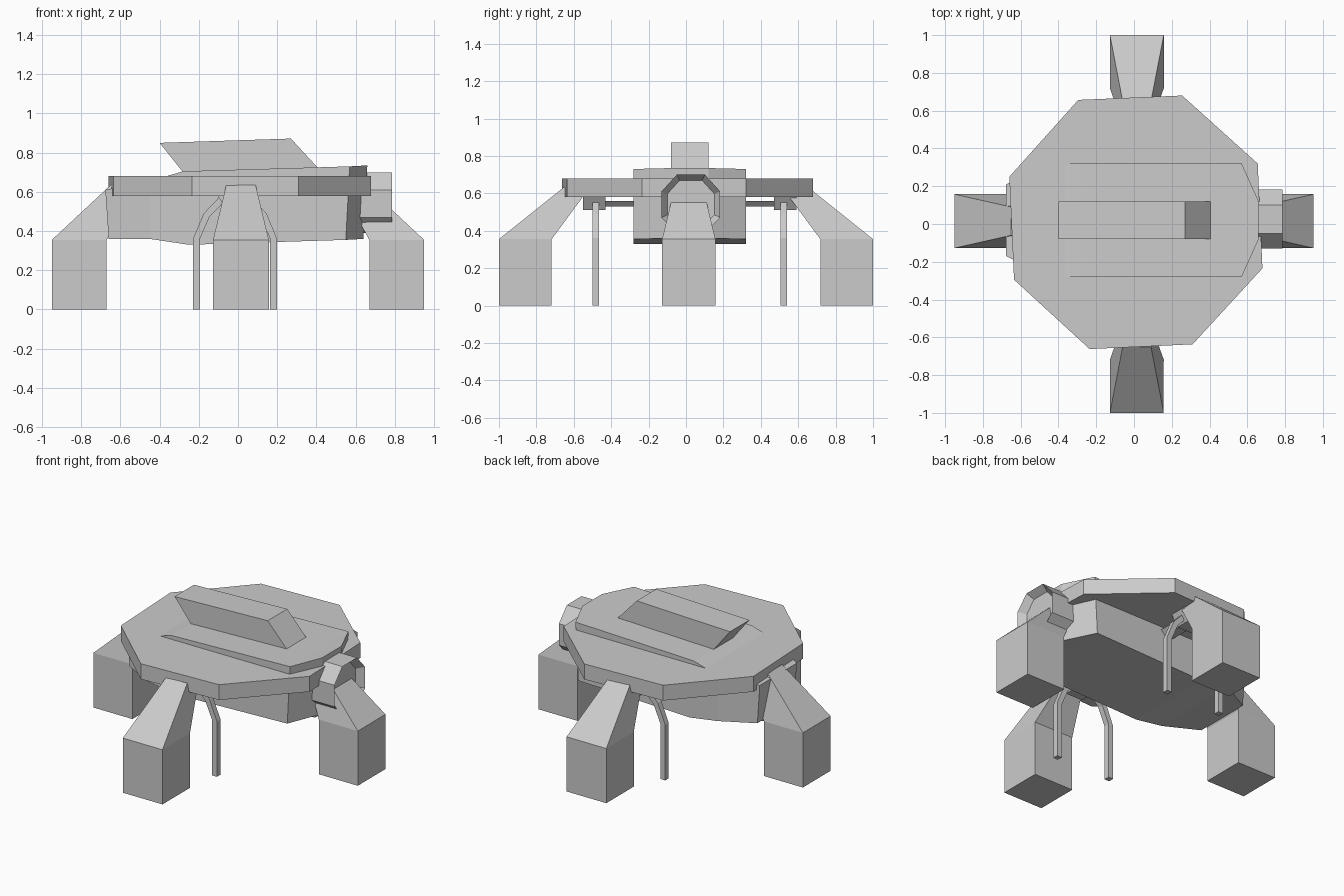
import bpy, bmesh
from math import pi
from mathutils import Matrix, Vector

if "Cube" in bpy.data.objects:
    bpy.data.objects.remove(bpy.data.objects["Cube"])


def make(name, verts, faces):
    me = bpy.data.meshes.new(name)
    bm = bmesh.new()
    vs = [bm.verts.new(v) for v in verts]
    for f in faces:
        bm.faces.new([vs[i] for i in f])
    bmesh.ops.recalc_face_normals(bm, faces=bm.faces)
    bm.to_mesh(me)
    bm.free()
    ob = bpy.data.objects.new(name, me)
    bpy.context.collection.objects.link(ob)
    return ob


def loft(name, rings):
    """Skin equal-length rings of points and cap both ends."""
    n = len(rings[0])
    faces = [tuple(range(n)), tuple(range((len(rings) - 1) * n, len(rings) * n))]
    for r in range(len(rings) - 1):
        for i in range(n):
            j = (i + 1) % n
            faces.append((r * n + i, r * n + j, r * n + n + j, r * n + n + i))
    return make(name, [p for ring in rings for p in ring], faces)


def rect(x0, x1, y0, y1, z):
    return [(x0, y0, z), (x1, y0, z), (x1, y1, z), (x0, y1, z)]


# Octagonal deck, slightly twisted
deck = [(-.295, .657), (.255, .68), (.655, .32), (.68, -.235),
        (.31, -.637), (-.235, -.662), (-.635, -.295), (-.66, .25)]
loft("deck", [[(x, y, z) for x, y in deck] for z in (.58, .68)])

# Long hull: stations of (bottom x, top x, half width, bottom z, top z)
CY = .02
stations = [(-.66, -.677, .19, .36, .61), (-.45, -.45, .30, .36, .655),
            (-.25, -.28, .30, .33, .705), (.55, .57, .30, .355, .73),
            (.64, .66, .10, .36, .735)]
loft("hull", [[(xb, CY - w, zb), (xb, CY + w, zb), (xt, CY + w, zt), (xt, CY - w, zt)]
              for xb, xt, w, zb, zt in stations])

# Slanted block on the roof
roof = [(-.28, .70), (.41, .72), (.27, .872), (-.40, .85)]
loft("roof_block", [[(x, y, z) for x, z in roof] for y in (-.08, .12)])


# Four big tapered legs
def leg(name, angle, inner, outer, offset):
    c = Vector(offset)
    rings = [rect(inner, outer, -.1425, .1425, 0),
             rect(inner, outer, -.1425, .1425, .355),
             [(.53, -.075, .61), (.65, -.075, .635), (.65, .075, .635), (.53, .075, .61)]]
    m = Matrix.Rotation(angle, 3, 'Z')
    return loft(name, [[m @ Vector(p) + c for p in r] for r in rings])


leg("right_leg", 0, .67, .95, (0, .015, 0))
leg("left_leg", pi, .67, .95, (0, .015, 0))
leg("back_leg", pi / 2, .718, 1, (.015, 0, 0))
leg("front_leg", -pi / 2, .718, 1, (.015, 0, 0))


# Octagonal nozzle on the right end with a recessed face
def octagon(x, s):
    pts = [(-.075, .155), (.075, .155), (.157, .065), (.157, -.075),
           (.075, -.155), (-.075, -.155), (-.157, -.075), (-.157, .065)]
    return [(x, .026 + y * s, .545 + z * s) for y, z in pts]


loft("nozzle", [octagon(.62, 1), octagon(.785, 1), octagon(.74, .8)])

# Thin bent struts with their hubs, mirrored front and back
for side, label in ((-1, "front"), (1, "back")):
    y = CY + side * .503
    for sx, lr in ((-1, "left"), (1, "right")):
        path = [(.197, 0), (.197, .36), (.146, .48), (.06, .57)]
        rings = []
        for i, (x, z) in enumerate(path):
            dx, dz = (.0175, 0) if i < 2 else (.015, .009)
            a, b = -.015 + sx * (x + dx), -.015 + sx * (x - dx)
            rings.append([(a, y - .018, z + dz), (b, y - .018, z - dz),
                          (b, y + .018, z - dz), (a, y + .018, z + dz)])
        loft(f"{label}_{lr}_strut", rings)
    y0, y1, y2 = (CY + side * d for d in (.29, .45, .57))
    loft(f"{label}_strut_hub", [rect(-.06, .06, y1, y2, .51), rect(-.11, .11, y1, y2, .59)])
    loft(f"{label}_strut_bar", [rect(-.03, .03, y0, y1, .53), rect(-.06, .06, y0, y1, .56)])
